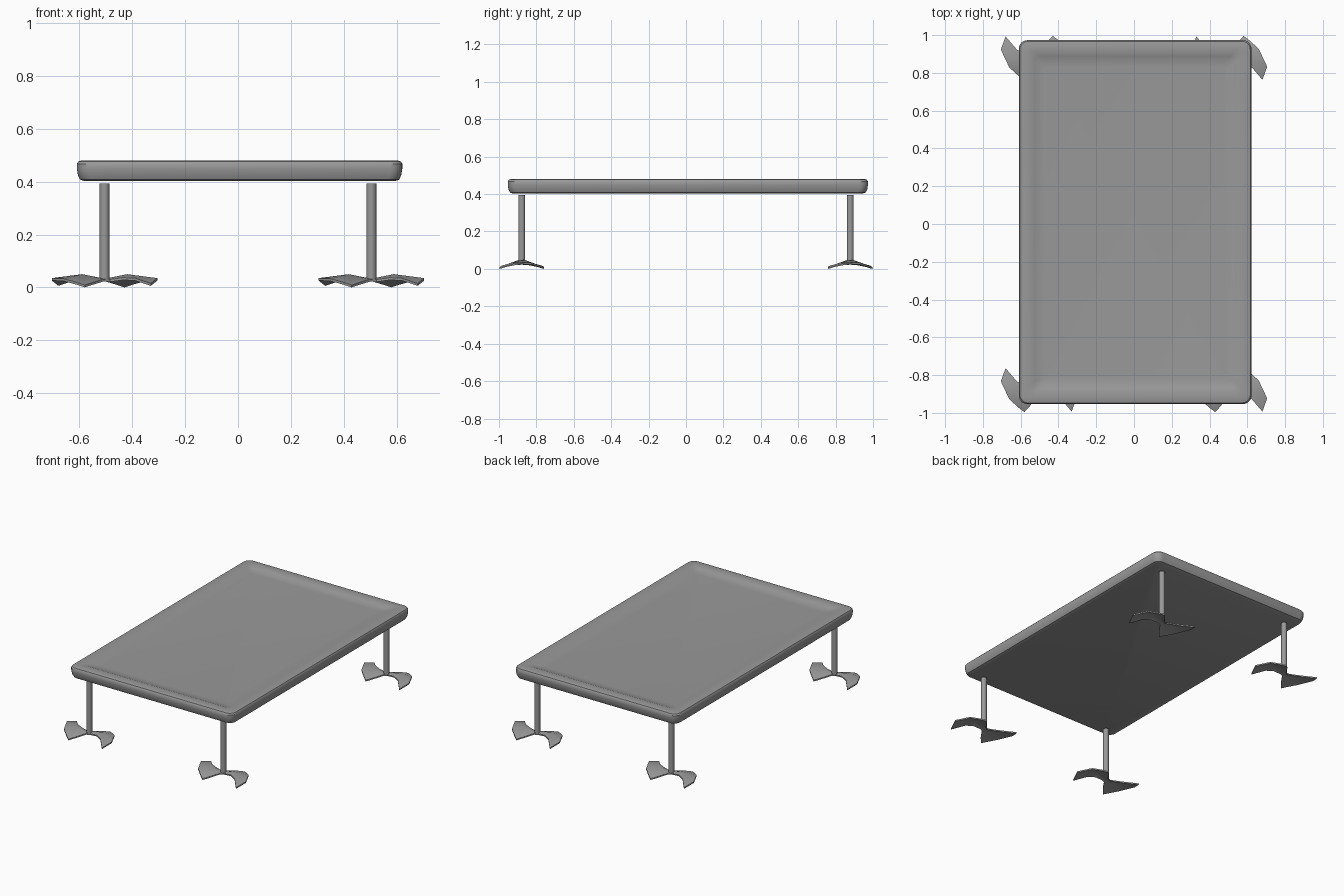
import bpy, bmesh, math
from mathutils import Vector

if "Cube" in bpy.data.objects:
    bpy.data.objects.remove(bpy.data.objects["Cube"])

grey = bpy.data.materials.new("mid grey")
grey.diffuse_color = (0.32, 0.32, 0.32, 1)
grey.use_nodes = True
grey.node_tree.nodes["Principled BSDF"].inputs["Base Color"].default_value = grey.diffuse_color


def finish(bm, name, angle=35):
    bmesh.ops.recalc_face_normals(bm, faces=bm.faces[:])
    me = bpy.data.meshes.new(name)
    bm.to_mesh(me)
    bm.free()
    me.materials.append(grey)
    ob = bpy.data.objects.new(name, me)
    bpy.context.collection.objects.link(ob)
    bpy.ops.object.select_all(action='DESELECT')
    ob.select_set(True)
    bpy.context.view_layer.objects.active = ob
    bpy.ops.object.shade_smooth_by_angle(angle=math.radians(angle))
    return ob


def rounded_rect(hx, hy, r, steps=6):
    pts = []
    for k, (sx, sy) in enumerate([(1, 1), (-1, 1), (-1, -1), (1, -1)]):
        for i in range(steps + 1):
            a = math.pi / 2 * (k + i / steps)
            pts.append((sx * (hx - r) + r * math.cos(a), sy * (hy - r) + r * math.sin(a)))
    return pts


# Tabletop: stacked rounded rectangles with a shallow dished centre (inset, height)
profile = [(0.03, 0.402), (0.012, 0.408), (0.004, 0.425), (0.0, 0.45), (0.0, 0.468),
           (0.006, 0.477), (0.02, 0.481), (0.065, 0.481), (0.085, 0.474), (0.11, 0.467), (0.14, 0.465)]
bm = bmesh.new()
rings = []
for inset, z in profile:
    pts = rounded_rect(0.616 - inset, 0.963 - inset, 0.045 - inset * 0.2)
    rings.append([bm.verts.new((x + 0.006, y + 0.01, z)) for x, y in pts])
for a, b in zip(rings, rings[1:]):
    n = len(a)
    for i in range(n):
        bm.faces.new((a[i], a[(i + 1) % n], b[(i + 1) % n], b[i]))
bm.faces.new(rings[0][::-1])
bm.faces.new(rings[-1])
finish(bm, "tabletop")

# Foot: one leaf-shaped lobe outline, turned half round for the other lobe
lobe = [(0.02, -0.012, 0.035), (0.07, -0.02, 0.042), (0.115, -0.045, 0.04), (0.175, -0.115, 0.02),
        (0.2, -0.045, 0.04), (0.155, 0.05, 0.038), (0.105, 0.095, 0.024), (0.075, 0.118, 0.014),
        (0.045, 0.085, 0.024), (0.005, 0.025, 0.036)]
hub = (0.085, 0.01, 0.055)
THICK = 0.009


def make_foot(cx, cy):
    bm = bmesh.new()
    centre = bm.verts.new((0, 0, 0.038))
    lobes = []
    for s in (1, -1):
        ring = [bm.verts.new((s * x, s * y, z)) for x, y, z in lobe]
        h = bm.verts.new((s * hub[0], s * hub[1], hub[2]))
        for a, b in zip(ring, ring[1:]):
            bm.faces.new((h, a, b))
        bm.faces.new((h, ring[-1], centre))
        bm.faces.new((h, centre, ring[0]))
        lobes.append(ring)
    # narrow waist joining the two lobes
    for p, q in ((lobes[0], lobes[1]), (lobes[1], lobes[0])):
        bm.faces.new((centre, p[-1], q[0]))
    bmesh.ops.recalc_face_normals(bm, faces=bm.faces[:])
    # thicken downwards
    res = bmesh.ops.extrude_face_region(bm, geom=bm.faces[:], use_keep_orig=True)
    low = [g for g in res["geom"] if isinstance(g, bmesh.types.BMVert)]
    bmesh.ops.translate(bm, verts=low, vec=(0, 0, -THICK))
    bmesh.ops.translate(bm, verts=bm.verts[:], vec=(cx, cy, 0))
    low_z = min(v.co.z for v in bm.verts)
    bmesh.ops.translate(bm, verts=bm.verts[:], vec=(0, 0, -low_z))
    return finish(bm, "foot")


# Legs and feet at the four corners
for x in (-0.505, 0.505):
    for y in (-0.878, 0.878):
        bm = bmesh.new()
        bmesh.ops.create_cone(bm, cap_ends=True, segments=20, radius1=0.0185, radius2=0.0185, depth=0.365)
        bmesh.ops.translate(bm, verts=bm.verts[:], vec=Vector((x, y, 0.2115)))
        finish(bm, "leg")
        make_foot(x, y)
